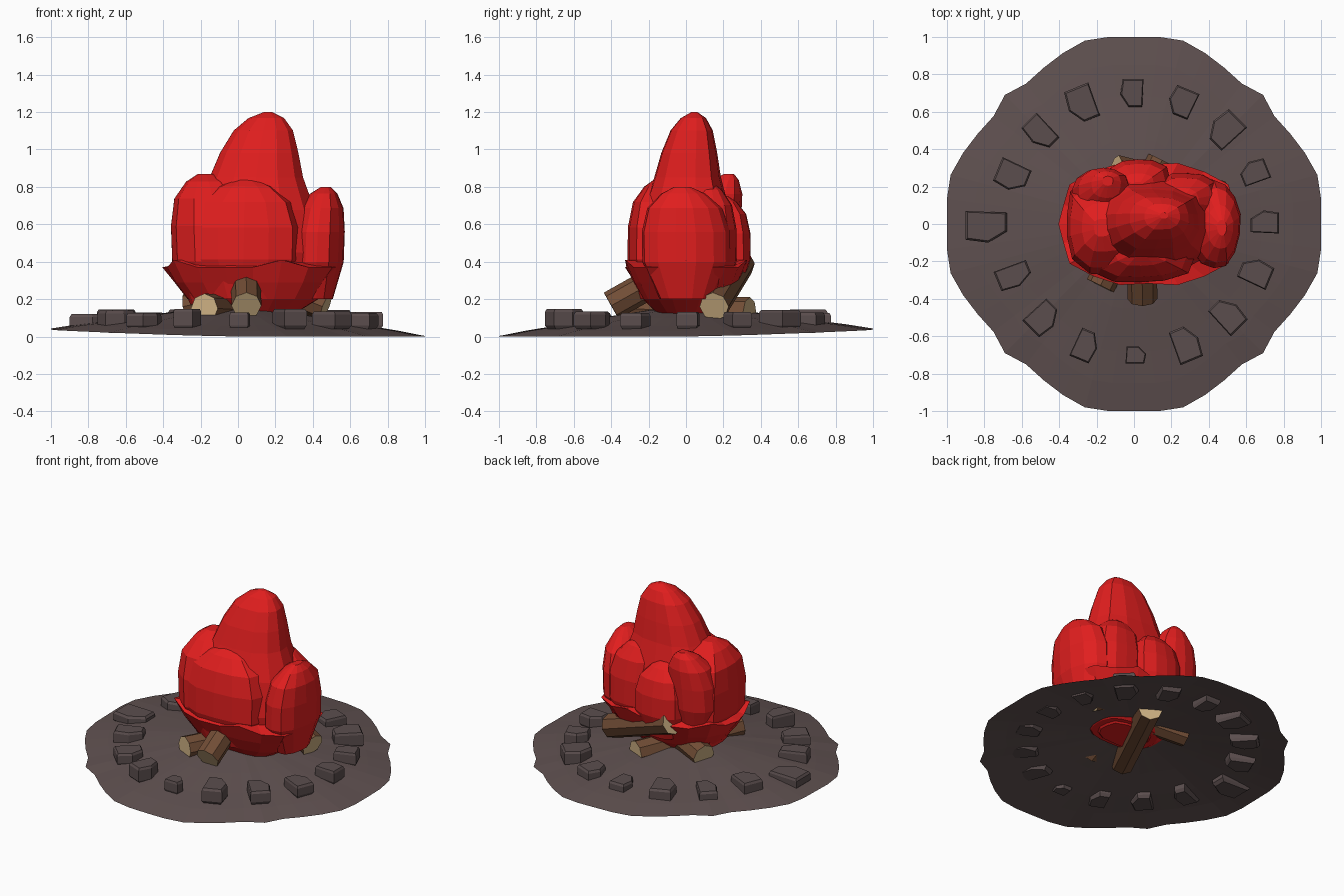
import bpy, bmesh, math, random
from mathutils import Vector

if "Cube" in bpy.data.objects:
    bpy.data.objects.remove(bpy.data.objects["Cube"])

random.seed(4)


def material(name, *rgb):
    m = bpy.data.materials.new(name)
    m.diffuse_color = (*rgb, 1)
    m.use_nodes = True
    m.node_tree.nodes["Principled BSDF"].inputs["Base Color"].default_value = m.diffuse_color
    return m


RED = material("flame red", 0.75, 0.013, 0.013)
EARTH = material("ash earth", 0.116, 0.082, 0.081)
STONE = material("stone grey", 0.105, 0.076, 0.076)
BARK = material("bark brown", 0.17, 0.076, 0.037)
WOOD = material("cut wood", 0.62, 0.44, 0.23)


def finish(name, bm, *mats):
    bmesh.ops.recalc_face_normals(bm, faces=bm.faces)
    me = bpy.data.meshes.new(name)
    bm.to_mesh(me)
    bm.free()
    ob = bpy.data.objects.new(name, me)
    bpy.context.collection.objects.link(ob)
    for m in mats:
        me.materials.append(m)
    return ob


def loft(bm, rings, caps=True):
    rows = [[bm.verts.new(p) for p in r] for r in rings]
    for a, b in zip(rows, rows[1:]):
        for i in range(len(a)):
            j = (i + 1) % len(a)
            bm.faces.new((a[i], a[j], b[j], b[i]))
    if caps:
        bm.faces.new(rows[0][::-1])
    bm.faces.new(rows[-1])


def clamp(v):
    return max(-1, min(1, v))


# Ground: open domed sheet, ragged at the diagonals
outline = []
for k in range(48):
    a = math.tau * k / 48
    r = 0.99 + 0.05 * math.cos(4 * a) + (0.036 if k % 12 == 6 else 0)
    outline.append((clamp(r * math.cos(a)), clamp(r * math.sin(a))))
bm = bmesh.new()
loft(bm, [[(x * s, y * s, max(0, .02 + .02 * (y - x)) * s + h) for x, y in outline]
          for s, h in ((1, 0), (.85, .03), (.68, .058), (.45, .1), (.2, .14))], caps=False)
ground = finish("ground", bm, EARTH)
for p in ground.data.polygons:
    if p.normal.z < 0:
        p.flip()

# Ring of sixteen wedge-shaped stones, the left one biggest
wedge = [(-.5, -.3), (-.5, .2), (-.05, .5), (.5, .42), (.5, -.35)]
bm = bmesh.new()
for k in range(16):
    a = math.tau * k / 16
    big = k == 8
    r = Vector((math.cos(a), math.sin(a), 0))
    t = Vector((-r.y, r.x, 0))
    c = r * (0.79 if big else 0.7)
    length = 0.22 if big else random.uniform(.14, .19)
    width = 0.2 if big else random.uniform(.14, .19)
    top = 0.12 if big else random.uniform(.12, .15)
    if k == 12:
        length, width = 0.09, 0.13
    loft(bm, [[c + r * u * s * length + t * v * s * width + Vector((0, 0, z)) for u, v in wedge]
              for s, z in ((.85, .04), (1, .06), (1, top - .015), (.9, top))])
finish("stone_ring", bm, STONE)


# Logs: eight-sided bark with pale cut ends
def log(name, a, b, radius=0.08):
    a, b = Vector(a), Vector(b)
    u = (b - a).cross(Vector((0, 0, 1))).normalized()
    w = u.cross((b - a).normalized())
    ring = [(u * math.cos(k * math.pi / 4) + w * math.sin(k * math.pi / 4)) * radius for k in range(8)]
    bm = bmesh.new()
    loft(bm, [[a + p for p in ring], [b + p for p in ring]])
    for f in bm.faces:
        f.material_index = 1 if len(f.verts) == 8 else 0
    finish(name, bm, BARK, WOOD)


log("front_log", (.045, -.40, .165), (.04, 0, .39))
log("low_log", (-.18, -.33, .15), (.15, .34, .13))
log("right_log", (.47, .15, .16), (-.1, .29, .39))
log("left_log", (-.27, .19, .16), (.05, .08, .22))

# Flame lobes: shared (height, width) profiles, leaning to a tip
TALL = [(0, .45), (.13, .9), (.31, 1), (.52, .88), (.68, .68), (.8, .57), (.91, .43), (.97, .26), (1, .06)]
BUD = [(0, .6), (.33, 1), (.6, 1), (.81, .85), (.94, .5), (1, .18)]


def lobe(name, profile, centre, half, z0, tip, sides=14, power=2.6):
    bm = bmesh.new()
    wob = [random.uniform(.96, 1.03) for _ in range(sides)]
    rings = []
    for t, w in profile:
        lean = t ** 4
        cx = centre[0] + (tip[0] - centre[0]) * lean
        cy = centre[1] + (tip[1] - centre[1]) * lean
        ring = []
        for k in range(sides):
            a = math.tau * (k + .5) / sides
            c, s = math.cos(a), math.sin(a)
            n = w * wob[k] / (abs(c) ** power + abs(s) ** power) ** (1 / power)
            ring.append((cx + c * n * half[0], cy + s * n * half[1], z0 + (tip[2] - z0) * t))
        rings.append(ring)
    loft(bm, rings)
    return finish(name, bm, RED)


flame = lobe("flame", TALL, (.08, 0), (.37, .27), .11, (.16, .045, 1.2))
lobes = [
    lobe("left_lobe", BUD, (-.11, -.01), (.25, .26), .17, (-.17, -.02, .87), power=3),
    lobe("front_lobe", BUD, (.03, -.15), (.29, .16), .2, (.04, -.14, .84), power=3),
    lobe("right_lobe", BUD, (.42, 0), (.145, .24), .2, (.47, -.02, .8), power=2.1),
    lobe("back_lobe", BUD, (.02, .21), (.18, .14), .25, (.02, .2, .75)),
    lobe("back_left_lobe", BUD, (-.18, .14), (.16, .14), .3, (-.14, .23, .87)),
    lobe("back_right_lobe", BUD, (.29, .13), (.18, .145), .2, (.25, .12, .82)),
]

# Flared petal collar around the foot of the flame
bm = bmesh.new()
rings = []
for z, rx, ry, tip in ((.12, .22, .15, 0), (.2, .35, .23, 0), (.29, .42, .28, 0),
                       (.39, .475, .325, .02), (.4, .33, .24, 0)):
    ring = []
    for k in range(20):
        a = math.tau * k / 20
        c, s = math.cos(a), math.sin(a)
        f = (1 + (tip if k % 2 == 0 else -tip)) / (abs(c) ** 2.7 + abs(s) ** 2.7) ** (1 / 2.7)
        ring.append((.08 + c * f * rx, s * f * ry, z + (tip if k % 4 == 0 else -tip)))
    rings.append(ring)
loft(bm, rings)
lobes.append(finish("flame_collar", bm, RED))

# Weld all lobes into one flame
for ob in lobes:
    mod = flame.modifiers.new("union", 'BOOLEAN')
    mod.operation, mod.solver, mod.object = 'UNION', 'EXACT', ob
    bpy.context.view_layer.objects.active = flame
    bpy.ops.object.modifier_apply(modifier=mod.name)
    bpy.data.objects.remove(ob)
